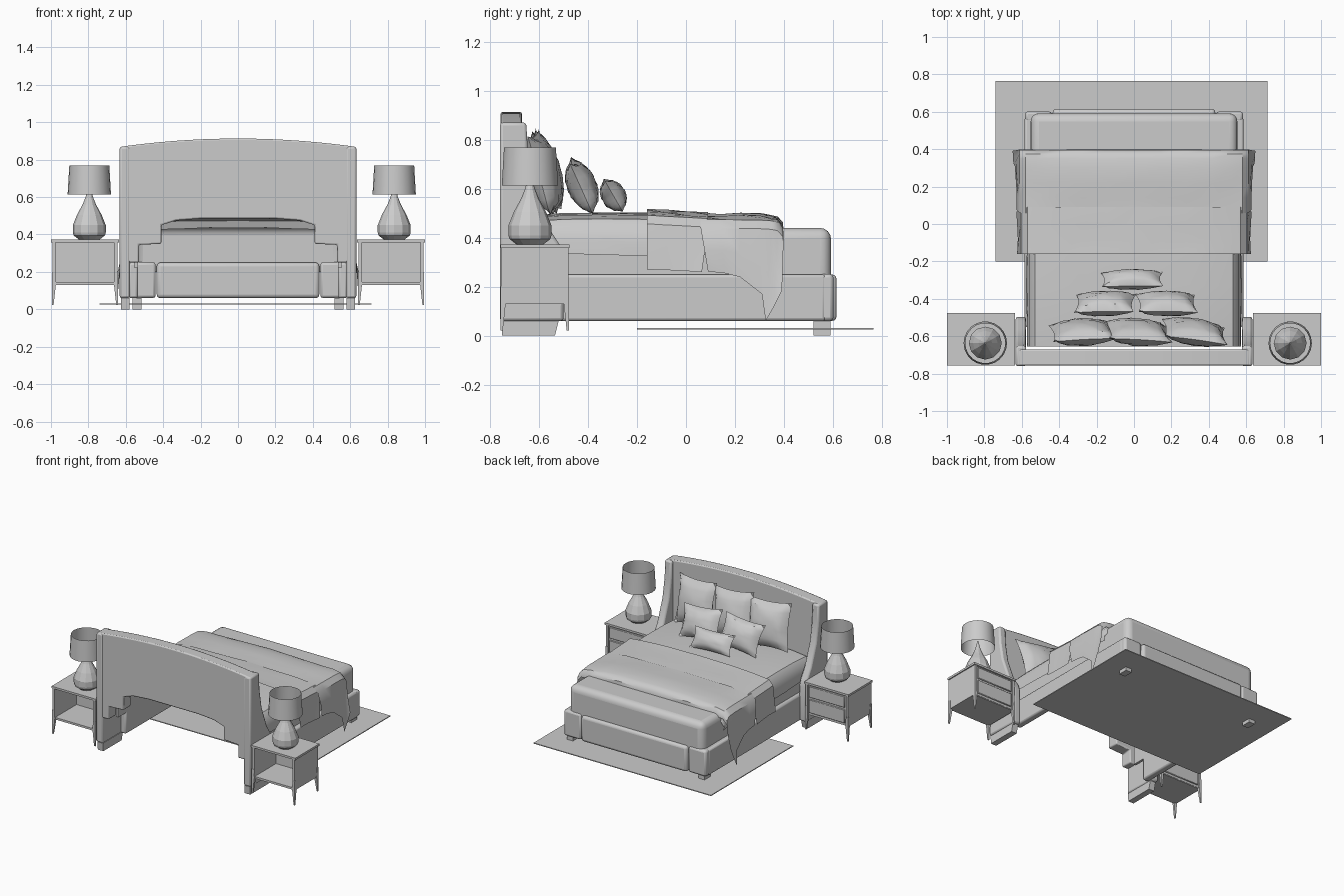
import bpy, bmesh, math, random
from mathutils import Matrix, Vector

if "Cube" in bpy.data.objects:
    bpy.data.objects.remove(bpy.data.objects["Cube"])
random.seed(4)


def finish(name, bm, bevel=0, segs=2, smooth=True):
    bmesh.ops.recalc_face_normals(bm, faces=bm.faces)
    me = bpy.data.meshes.new(name)
    bm.to_mesh(me)
    bm.free()
    ob = bpy.data.objects.new(name, me)
    bpy.context.collection.objects.link(ob)
    if bevel:
        m = ob.modifiers.new("bevel", 'BEVEL')
        m.width, m.segments = bevel, segs
    if smooth:
        bpy.ops.object.select_all(action='DESELECT')
        bpy.context.view_layer.objects.active = ob
        ob.select_set(True)
        bpy.ops.object.shade_smooth_by_angle(angle=math.radians(35))
    return ob


def box(name, x, y, z, bevel=0, segs=2, drop=None):
    """Box from ranges; drop lists face directions to leave open."""
    bm = bmesh.new()
    bmesh.ops.create_cube(bm, size=1)
    bm.normal_update()
    if drop:
        bmesh.ops.delete(bm, geom=[f for f in bm.faces if any(f.normal.dot(Vector(d)) > .9 for d in drop)],
                         context='FACES')
    for v in bm.verts:
        v.co = [r[0] + (c + .5) * (r[1] - r[0]) for c, r in zip(v.co, (sorted(x), y, z))]
    return finish(name, bm, bevel, segs, bevel > 0)


def prism(name, pts, vec, bevel=0):
    bm = bmesh.new()
    f = bm.faces.new([bm.verts.new(p) for p in pts])
    r = bmesh.ops.extrude_face_region(bm, geom=[f])
    for v in r['geom']:
        if isinstance(v, bmesh.types.BMVert):
            v.co += Vector(vec)
    return finish(name, bm, bevel)


def sheet(name, rows, close=False, smooth=True):
    """Surface through rows of points."""
    bm = bmesh.new()
    vs = [[bm.verts.new(p) for p in r] for r in rows]
    n = len(vs[0])
    for a, b in zip(vs, vs[1:]):
        for i in range(n if close else n - 1):
            j = (i + 1) % n
            bm.faces.new((a[i], a[j], b[j], b[i]))
    if close == 'caps':
        bm.faces.new(vs[0])
        bm.faces.new(vs[-1])
    return finish(name, bm, smooth=smooth)


def lathe(name, prof, cx, cy, n, caps, smooth):
    rows = [[(cx + r * math.cos(2 * math.pi * i / n), cy + r * math.sin(2 * math.pi * i / n), z)
             for i in range(n)] for r, z in prof]
    return sheet(name, rows, 'caps' if caps else True, smooth)


def pillow(name, loc, w, h, t, tilt, roll=0, yaw=0):
    bm = bmesh.new()
    N = 10
    for s in (-1, 1):
        g = []
        for j in range(N + 1):
            row = []
            for i in range(N + 1):
                u, v = 2 * i / N - 1, 2 * j / N - 1
                d = max(0, (1 - u * u) * (1 - v * v)) ** .5
                row.append(bm.verts.new((u * w / 2 * (1 - .1 * (1 - v * v)),
                                         s * t / 2 * d * random.uniform(.9, 1.05),
                                         v * h / 2 * (1 - .1 * (1 - u * u)))))
            g.append(row)
        for j in range(N):
            for i in range(N):
                bm.faces.new((g[j][i], g[j][i + 1], g[j + 1][i + 1], g[j + 1][i]))
    bmesh.ops.remove_doubles(bm, verts=bm.verts, dist=1e-5)
    R = [Matrix.Rotation(math.radians(a), 4, ax) for a, ax in ((yaw, 'Z'), (tilt, 'X'), (roll, 'Y'))]
    bm.transform(Matrix.Translation(loc) @ R[0] @ R[1] @ R[2])
    finish(name, bm)


# Rug
box("rug", (-.74, .715), (-.2, .765), (.026, .032))

# Headboard with crowned top and arched lower edge
top = [(x / 10 * .62, .87 + .043 * (1 - (x / 10) ** 2)) for x in range(-10, 11)]
low = [(.62, .25), (.53, .25), (.53, .345), (.41, .35), (.41, .45), (.33, .475), (.2, .485)]
low += [(-x, z) for x, z in reversed(low)]
prism("headboard", [(x, -.757, z) for x, z in top + low], (0, .087, 0), .008)

# Wings, rails and feet on both sides
wing = [(-.76, .06), (-.5, .06), (-.497, .32), (-.515, .37), (-.56, .44), (-.62, .6),
        (-.645, .74), (-.652, .87), (-.76, .87)]
for s, side in ((-1, "left"), (1, "right")):
    prism(side + "_wing", [(s * .577, y, z) for y, z in wing], (s * .056, 0, 0), .012)
    box(side + "_rail", (s * .535, s * .585), (-.55, .57), (.06, .25), .012)
    box(side + "_foot_corner", (s * .44, s * .583), (.545, .602), (.06, .252), .015)
    box(side + "_foot_leg", (s * .515, s * .565), (.52, .59), (0, .06))
    prism(side + "_head_leg", [(s * .58, y, z) for y, z in ((-.75, 0), (-.535, 0), (-.52, .06), (-.755, .06))],
          (s * .045, 0, 0))
    # Mattress side
    box(side + "_mattress_side", (s * .535, s * .553), (-.64, .35), (.22, .4))
box("foot_panel", (-.435, .435), (.55, .615), (.06, .25), .02, 3)

# Mattress foot end, open underneath and towards the head
box("mattress_foot", (-.553, .553), (.28, .592), (.2, .44), .045, 4, drop=[(0, 0, -1), (0, -1, 0)])


# Draped covers: half profile hangs down to a hem height
def drape(name, stations, xs, side_x, wrinkle):
    rows = []
    for y, zt, hem, yh, flare in stations:
        half = [(x, y, zt - .015 * (x / .5) ** 2 + random.uniform(-wrinkle, wrinkle)) for x in xs]
        half += [(side_x - .045, y, zt - .025), (side_x - .012, y, zt - .06),
                 (side_x + random.uniform(-.006, .008), (y + yh) / 2, (zt - .06 + hem) / 2),
                 (side_x + flare, yh, hem)]
        rows.append([(-x, yy, z) for x, yy, z in reversed(half[1:])] + half)
    return sheet(name, rows)


drape("duvet", [(-.655, .49, .34, -.655, 0), (-.5, .5, .335, -.5, 0), (-.33, .502, .33, -.33, .004),
                (-.15, .5, .325, -.15, 0), (.1, .49, .33, .1, 0), (.33, .485, .33, .33, 0),
                (.37, .475, .32, .37, 0), (.385, .435, .32, .38, 0)],
      (0, .15, .3, .42), .573, .003)
drape("throw_upper", [(-.16, .517, .27, -.16, .01), (-.08, .512, .268, -.08, .006),
                      (0, .508, .264, 0, .01), (.09, .503, .26, .065, .014)],
      (0, .14, .28, .42, .52), .615, .005)
drape("throw_lower", [(.06, .499, .262, .09, 0), (.14, .499, .255, .16, .002), (.22, .498, .24, .22, .006),
                      (.3, .497, .17, .31, .012), (.35, .494, .06, .325, .02), (.375, .488, .12, .36, .022),
                      (.395, .465, .18, .39, .024), (.398, .44, .19, .392, .02)],
      (0, .14, .28, .42, .52), .625, .005)

# Pillows in rows of three, two and one
for i, x in enumerate((-.275, .02, .325)):
    pillow(f"back_pillow_{i}", (x, -.578, .665), .34, .34, .13, 15, (4, 7, 5)[i], (2, -5, -9)[i])
for i, x in enumerate((-.155, .175)):
    pillow(f"middle_pillow_{i}", (x, -.425, .612), .32, .23, .12, 24, (-5, 6)[i], (3, -3)[i])
pillow("front_pillow", (-.01, -.297, .573), .33, .15, .1, 30, 2)

# Nightstands and lamps
for s, side, lx in ((-1, "left", -.795), (1, "right", .835)):
    n = side + "_nightstand_"
    box(n + "top", (s * .637, s), (-.757, -.475), (.358, .373))
    for x0, x1, part in ((.645, .662, "inner_side"), (.975, .992, "outer_side")):
        box(n + part, (s * x0, s * x1), (-.755, -.48), (.13, .358))
    box(n + "bottom", (s * .655, s * .98), (-.75, -.49), (.13, .145))
    box(n + "front", (s * .655, s * .98), (-.5, -.488), (.135, .36))
    for z0, z1, part in ((.15, .25, "lower"), (.265, .348, "upper")):
        box(n + part + "_drawer", (s * .672, s * .965), (-.49, -.479), (z0, z1), .003, 1)
    # Tapered splayed legs
    for xa, dx in ((.642, 1), (.995, -1)):
        for ya, dy in ((-.757, 1), (-.478, -1)):
            rows = [[(s * (xa + dx * i * w), ya + dy * j * w, z) for i, j in ((0, 0), (1, 0), (1, 1), (0, 1))]
                    for z, w in ((.022, .009), (.14, .022), (.2, .018))]
            sheet(n + "leg", rows, 'caps', False)
    lathe(side + "_lamp_base", [(.055, .373), (.084, .395), (.088, .41), (.088, .45), (.066, .505),
                                (.036, .56), (.022, .595), (.014, .62), (.004, .665)], lx, -.637, 12, True, False)
    lathe(side + "_lamp_shade", [(.116, .613), (.107, .768)], lx, -.637, 22, False, True)
